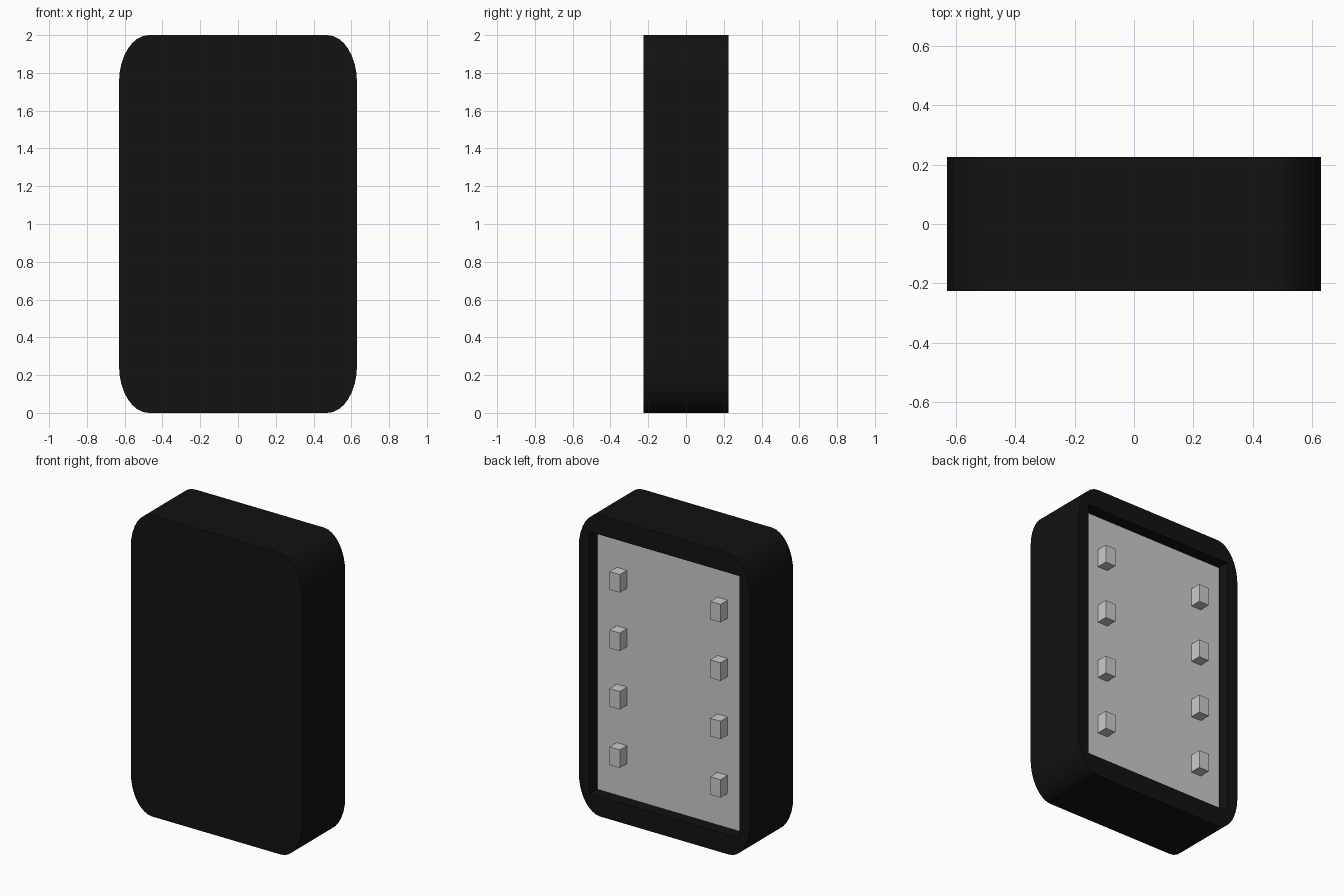
import bpy, bmesh, math

if "Cube" in bpy.data.objects:
    bpy.data.objects.remove(bpy.data.objects["Cube"])

HX, HY, HZ = 0.63, 0.225, 1.0      # case half sizes
OX, OZ = 0.55, 0.87                # half size of the rear opening
PANEL_Y = 0.145                    # visible face of the inner panel

black = bpy.data.materials.new("black_shell")
black.diffuse_color = (0.006, 0.006, 0.006, 1)
black.use_nodes = True
black.node_tree.nodes["Principled BSDF"].inputs["Base Color"].default_value = black.diffuse_color


def box(name, lo, hi):
    """Axis-aligned box between two corners."""
    bm = bmesh.new()
    bmesh.ops.create_cube(bm, size=1)
    for v in bm.verts:
        v.co = [l + (c + 0.5) * (h - l) for c, l, h in zip(v.co, lo, hi)]
    return to_object(name, bm)


def to_object(name, bm):
    bmesh.ops.recalc_face_normals(bm, faces=bm.faces)
    mesh = bpy.data.meshes.new(name)
    bm.to_mesh(mesh)
    bm.free()
    ob = bpy.data.objects.new(name, mesh)
    bpy.context.collection.objects.link(ob)
    return ob


# Case: rounded outline with tall elliptical corners, extruded front to back
rx, rz, segs = 0.1575, 0.25, 8
bm = bmesh.new()
outline = []
for corner, (sx, sz) in enumerate([(1, 1), (-1, 1), (-1, -1), (1, -1)]):
    for i in range(segs + 1):
        a = math.pi / 2 * (corner + i / segs)
        outline.append(bm.verts.new((sx * (HX - rx) + rx * math.cos(a), -HY,
                                     1 + sz * (HZ - rz) + rz * math.sin(a))))
face = bm.faces.new(outline)
ext = bmesh.ops.extrude_face_region(bm, geom=[face], use_keep_orig=True)
bmesh.ops.translate(bm, vec=(0, 2 * HY, 0),
                    verts=[g for g in ext["geom"] if isinstance(g, bmesh.types.BMVert)])
case = to_object("case", bm)
case.data.materials.append(black)

# Rear recess
cutter = box("recess_cutter", (-OX, PANEL_Y - 0.02, 1 - OZ), (OX, 0.4, 1 + OZ))
cutter.data.materials.append(black)
cutter.hide_render = True
cutter.hide_set(True)
cut = case.modifiers.new("recess", 'BOOLEAN')
cut.operation = 'DIFFERENCE'
cut.solver = 'EXACT'
cut.object = cutter

# Inner panel
box("back_panel", (-OX, PANEL_Y - 0.03, 1 - OZ), (OX, PANEL_Y, 1 + OZ))

# Two columns of four pegs
px, pz = 0.0378, 0.06
for x in (-0.37, 0.37):
    for row in range(4):
        z = 1 + (row - 1.5) * 0.388
        box("peg", (x - px, PANEL_Y - 0.01, z - pz), (x + px, 0.22, z + pz))
